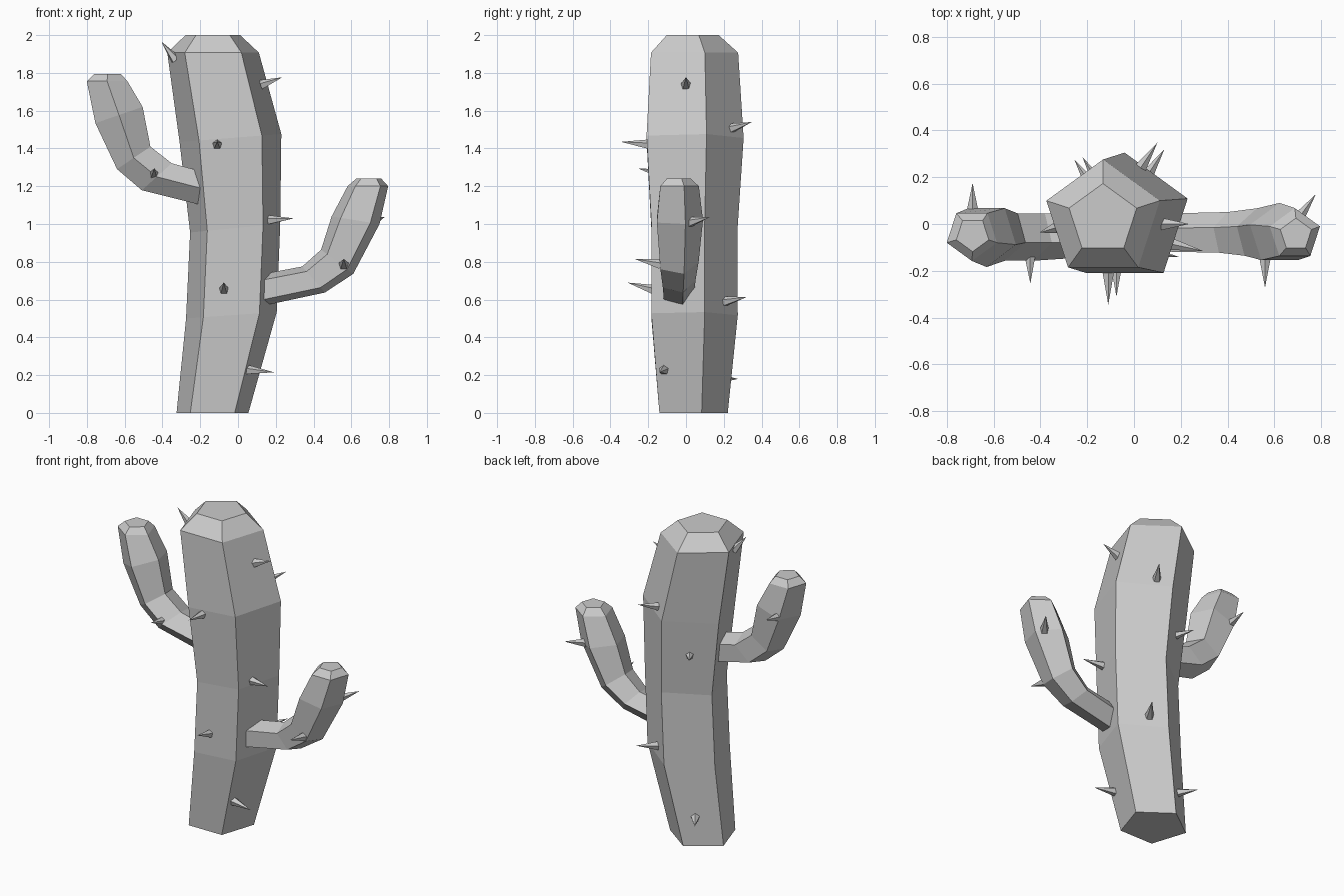
import bpy, bmesh, math
from mathutils import Vector

SIDES = 5


def add_object(name, bm):
    bmesh.ops.recalc_face_normals(bm, faces=bm.faces)
    mesh = bpy.data.meshes.new(name)
    bm.to_mesh(mesh)
    bm.free()
    ob = bpy.data.objects.new(name, mesh)
    bpy.context.collection.objects.link(ob)
    return ob


def limb(name, sections, cy, flip=1):
    """Skin pentagon rings; each section is (x, z, radius, tilt in degrees)."""
    bm = bmesh.new()
    rings = []
    for x, z, r, tilt in sections:
        a = math.radians(tilt)
        ring = []
        for i in range(SIDES):
            t = 2 * math.pi * i / SIDES
            side, back = r * math.sin(t), r * math.cos(t) * flip
            ring.append(bm.verts.new((x + side * math.cos(a), cy + back,
                                      z + side * math.sin(a))))
        rings.append(ring)
    for lo, hi in zip(rings, rings[1:]):
        for i in range(SIDES):
            j = (i + 1) % SIDES
            bm.faces.new((lo[i], lo[j], hi[j], hi[i]))
    bm.faces.new(rings[0])
    bm.faces.new(rings[-1])
    return add_object(name, bm)


def spike(name, base, tip, r=0.028):
    """Five-sided cone from base to tip."""
    base, tip = Vector(base), Vector(tip)
    d = tip - base
    bm = bmesh.new()
    bmesh.ops.create_cone(bm, cap_ends=True, segments=SIDES, radius1=r,
                          radius2=0, depth=d.length)
    bmesh.ops.remove_doubles(bm, verts=bm.verts, dist=1e-5)
    ob = add_object(name, bm)
    ob.location = (base + tip) / 2
    ob.rotation_mode = 'QUATERNION'
    ob.rotation_quaternion = d.to_track_quat('Z', 'Y')


# Trunk with a bevelled crown
limb("trunk", [(-0.135, 0, 0.2, 0), (-0.035, 0.517, 0.253, 4),
               (-0.015, 0.978, 0.252, 5.5), (-0.04, 1.455, 0.284, 4.5),
               (-0.132, 1.907, 0.255, 0), (-0.133, 2.0, 0.152, 0)], 0.021)

# Arms, bent upwards
limb("right_arm", [(0.05, 0.635, 0.088, -78), (0.40, 0.706, 0.096, -49),
                   (0.525, 0.80, 0.112, -37), (0.6225, 1.02, 0.135, -9),
                   (0.6875, 1.2, 0.113, 0), (0.692, 1.24, 0.07, 0)], -0.045)
limb("left_arm", [(-0.1, 1.165, 0.09, 80), (-0.43, 1.25, 0.112, 42),
                  (-0.552, 1.35, 0.112, 34), (-0.63, 1.577, 0.139, 19),
                  (-0.693, 1.756, 0.113, 0), (-0.69, 1.795, 0.073, 0)],
     -0.045, flip=-1)

# Spikes
spikes = [
    ((-0.11, -0.195, 1.42), (-0.11, -0.345, 1.435)),
    ((-0.075, -0.17, 0.65), (-0.075, -0.31, 0.69)),
    ((0.045, -0.115, 0.228), (0.19, -0.14, 0.215)),
    ((0.155, -0.085, 1.02), (0.295, -0.115, 1.03)),
    ((0.12, 0.0, 1.735), (0.235, 0.0, 1.777)),
    ((0.025, 0.235, 1.505), (0.1, 0.348, 1.54)),
    ((0.055, 0.205, 0.59), (0.13, 0.32, 0.613)),
    ((-0.185, 0.17, 0.18), (-0.255, 0.275, 0.18)),
    ((-0.15, 0.175, 1.22), (-0.22, 0.285, 1.24)),
    ((-0.33, -0.015, 1.87), (-0.405, -0.037, 1.965)),
    ((0.56, -0.135, 0.785), (0.56, -0.272, 0.815)),
    ((0.70, 0.02, 1.01), (0.777, 0.127, 1.037)),
    ((-0.445, -0.12, 1.26), (-0.443, -0.255, 1.295)),
    ((-0.69, 0.05, 1.56), (-0.69, 0.175, 1.585)),
]
for i, (base, tip) in enumerate(spikes):
    spike(f"spike_{i + 1}", base, tip)
